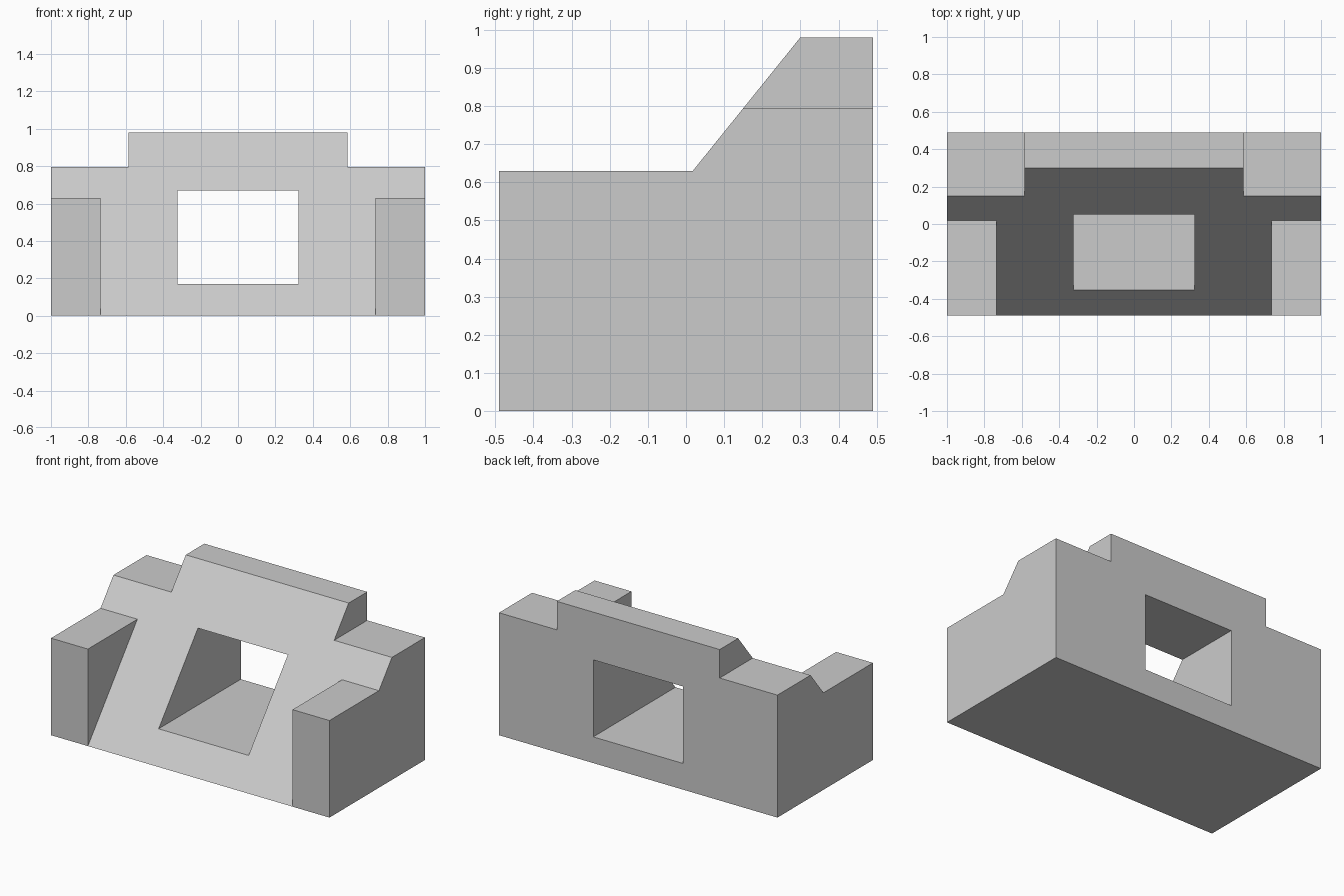
import bpy, bmesh, math

cube = bpy.data.objects.get("Cube")
if cube:
    bpy.data.objects.remove(cube, do_unlink=True)

# Main dimensions
HALF_DEPTH, TOP, CHEEK_TOP, SHOULDER = 0.49, 0.98, 0.63, 0.795
CHEEK_X, CREST_X, WINDOW_X = 0.735, 0.585, 0.323
RUN = 0.79 / TOP


def slope_y(z):
    return -HALF_DEPTH + RUN * z


grey = bpy.data.materials.new("stone_grey")
grey.use_nodes = True
colour = (0.6, 0.6, 0.6, 1)
grey.diffuse_color = colour
grey.node_tree.nodes["Principled BSDF"].inputs["Base Color"].default_value = colour


def prism(name, profile, x0, x1):
    """Extrude a (y, z) profile along x."""
    bm = bmesh.new()
    face = bm.faces.new([bm.verts.new((x0, y, z)) for y, z in profile])
    ext = bmesh.ops.extrude_face_region(bm, geom=[face])
    moved = [v for v in ext["geom"] if isinstance(v, bmesh.types.BMVert)]
    bmesh.ops.translate(bm, verts=moved, vec=(x1 - x0, 0, 0))
    bmesh.ops.recalc_face_normals(bm, faces=bm.faces)
    mesh = bpy.data.meshes.new(name)
    bm.to_mesh(mesh)
    bm.free()
    mesh.materials.append(grey)
    obj = bpy.data.objects.new(name, mesh)
    bpy.context.collection.objects.link(obj)
    return obj


def rect(y0, y1, z0, z1):
    return [(y0, z0), (y1, z0), (y1, z1), (y0, z1)]


# Body with the full side outline
body = prism("block_body", [
    (-HALF_DEPTH, 0), (HALF_DEPTH, 0), (HALF_DEPTH, TOP), (slope_y(TOP), TOP),
    (slope_y(CHEEK_TOP), CHEEK_TOP), (-HALF_DEPTH, CHEEK_TOP)], -1, 1)

# Cutters: ramp between the cheeks, window, and a shoulder step on each side
cutters = [
    prism("ramp_cutter", [(slope_y(-0.2), -0.2), (slope_y(CHEEK_TOP), CHEEK_TOP),
                          (-0.2, 0.9), (-0.9, 0.9), (-0.9, -0.2)], -CHEEK_X, CHEEK_X),
    prism("window_cutter", rect(-1, 1, 0.17, 0.67), -WINDOW_X, WINDOW_X),
]
for side in (-1, 1):
    cutters.append(prism("shoulder_cutter", rect(-1, 1, SHOULDER, 1.5),
                         side * CREST_X, side * 1.5))

bpy.context.view_layer.objects.active = body
for cutter in cutters:
    cutter.hide_render = True
    mod = body.modifiers.new(cutter.name, 'BOOLEAN')
    mod.operation = 'DIFFERENCE'
    mod.solver = 'EXACT'
    mod.object = cutter
    bpy.ops.object.modifier_apply(modifier=mod.name)
    bpy.data.objects.remove(cutter, do_unlink=True)

# Merge flat neighbouring faces
bm = bmesh.new()
bm.from_mesh(body.data)
bmesh.ops.remove_doubles(bm, verts=bm.verts, dist=0.0001)
bmesh.ops.dissolve_limit(bm, angle_limit=math.radians(1), verts=bm.verts, edges=bm.edges)
bm.to_mesh(body.data)
bm.free()
